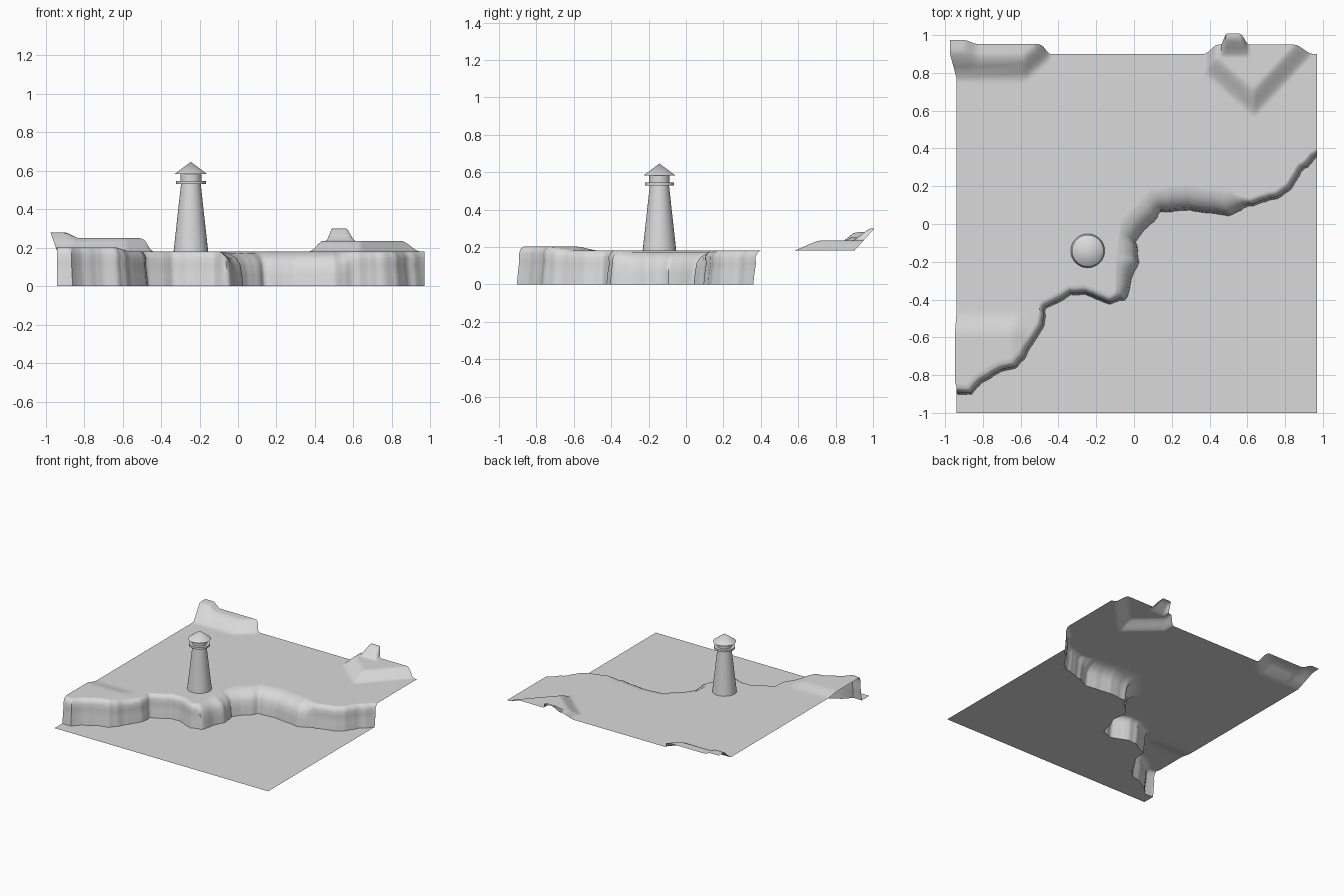
import bpy, bmesh, math, random
from mathutils import Vector

if "Cube" in bpy.data.objects:
    bpy.data.objects.remove(bpy.data.objects["Cube"])

random.seed(4)
N_COL, N_ROW, TOP = 170, 70, 0.18

stone = bpy.data.materials.new("pale grey")
stone.diffuse_color = (0.7, 0.7, 0.7, 1)
stone.use_nodes = True
stone.node_tree.nodes["Principled BSDF"].inputs["Base Color"].default_value = stone.diffuse_color


def finish(name, bm, angle):
    me = bpy.data.meshes.new(name)
    bm.to_mesh(me)
    bm.free()
    ob = bpy.data.objects.new(name, me)
    bpy.context.collection.objects.link(ob)
    me.materials.append(stone)
    bpy.ops.object.select_all(action='DESELECT')
    ob.select_set(True)
    bpy.context.view_layer.objects.active = ob
    bpy.ops.object.shade_smooth_by_angle(angle=math.radians(angle))
    return ob


def ramp(t):
    t = max(0.0, min(1.0, t))
    return t * t * (3 - 2 * t)


# hills that rise above the plateau
def hill(x, y):
    h = 0.07 * ramp(min(-0.644 * (x + 0.94) + 0.765 * (y - 0.46), -0.44 - x, y - 0.77) / 0.06)
    h += 0.03 * ramp(min(-0.80 - x, y - 0.77) / 0.07)
    d = min(x - 0.37, 0.66 * (x - 0.38) + 0.75 * (y - 0.79),
            -0.73 * (x - 0.64) + 0.685 * (y - 0.57))
    h += 0.055 * ramp(d / 0.075)
    h += 0.065 * ramp(min((x - 0.46) / 0.03, (0.61 - x) / 0.05, (y - 0.84) / 0.04))
    h += 0.022 * ramp((-0.55 - x) / 0.1) * ramp((-0.46 - y) / 0.13)
    return h


# foot of the cliff, left to right
foot = [(-.94, -.90), (-.86, -.90), (-.81, -.84), (-.72, -.79), (-.62, -.765), (-.58, -.71),
        (-.54, -.64), (-.48, -.54), (-.465, -.45), (-.38, -.41), (-.33, -.375), (-.26, -.37),
        (-.20, -.40), (-.13, -.43), (-.05, -.40), (-.025, -.36), (-.01, -.28), (.025, -.20),
        (.01, -.10), (.06, -.03), (.11, .02), (.14, .06), (.30, .07), (.50, .045), (.58, .08),
        (.68, .12), (.75, .13), (.83, .18), (.87, .25), (.97, .36)]
pts = [Vector(p) for p in foot]
lens = [(b - a).length for a, b in zip(pts, pts[1:])]


def along(s):
    d = s * sum(lens)
    for a, b, l in zip(pts, pts[1:], lens):
        if d <= l:
            return a.lerp(b, d / l)
        d -= l
    return pts[-1].copy()


# terrain: columns run from the front edge, up the cliff, to the back edge
profile = [(0, 0), (.006, .06), (.014, .11), (.024, .145), (.055, .172), (.085, TOP)]
bm = bmesh.new()
cols = []
wrinkle = 0
for i in range(N_COL + 1):
    s = i / N_COL
    edge = i in (0, N_COL)
    p = along(s)
    t = (along(min(1, s + .035)) - along(max(0, s - .035))).normalized()
    n = Vector((0, 1)) if edge else Vector((-t.y, t.x))
    if i % 3 == 0:
        wrinkle = random.uniform(-.009, .009)
    if not edge:
        p += n * wrinkle * 0.6
    far_x = -.94 + 1.91 * s
    col = [(far_x, -1.0, 0.0)]
    # the cliff rim is rounder in the middle and steep at the right end
    soft = 0.45 + 1.0 * ramp((p.x + .1) / .12) * ramp((.62 - p.x) / .1)
    for k, (o, z) in enumerate(profile):
        q = p + n * (o * (soft if k > 2 else 1))
        q.x = max(-.95, min(.97, q.x))
        col.append((q.x, q.y, z + hill(q.x, q.y) * z / TOP))
    for j in range(1, N_ROW + 1):
        f = j / N_ROW
        x, y = q.x + (far_x - q.x) * f, q.y + (.9 - q.y) * f
        h = hill(x, y)
        lean_x = -0.35 * h if x < -.6 else 0
        lean_y = 0 if y < 0 else (0.75 if x < 0 else 0.9) * h
        col.append((x + lean_x, y + lean_y, TOP + h))
    cols.append([bm.verts.new(c) for c in col])
for a, b in zip(cols, cols[1:]):
    for j in range(len(a) - 1):
        bm.faces.new((a[j], b[j], b[j + 1], a[j + 1]))
finish("cliff_terrain", bm, 50)


# lighthouse parts, each turned around one axis
def lathe(name, prof, seg=32, cx=-.245, cy=-.142):
    bm = bmesh.new()
    rings = []
    for r, z in prof:
        if r == 0:
            rings.append([bm.verts.new((cx, cy, z))] * seg)
        else:
            rings.append([bm.verts.new((cx + r * math.cos(2 * math.pi * k / seg),
                                        cy + r * math.sin(2 * math.pi * k / seg), z))
                          for k in range(seg)])
    for a, b in zip(rings, rings[1:]):
        for k in range(seg):
            m = (k + 1) % seg
            bm.faces.new(list(dict.fromkeys((a[k], a[m], b[m], b[k]))))
    return finish(name, bm, 30)


lathe("tower", [(.09, TOP), (.051, .533)])
lathe("gallery", [(0, .53), (.078, .53), (.078, .546), (0, .546)])
lathe("lantern_room", [(.055, .546), (.055, .585)])
lathe("roof", [(0, .583), (.084, .583), (0, .646)])
